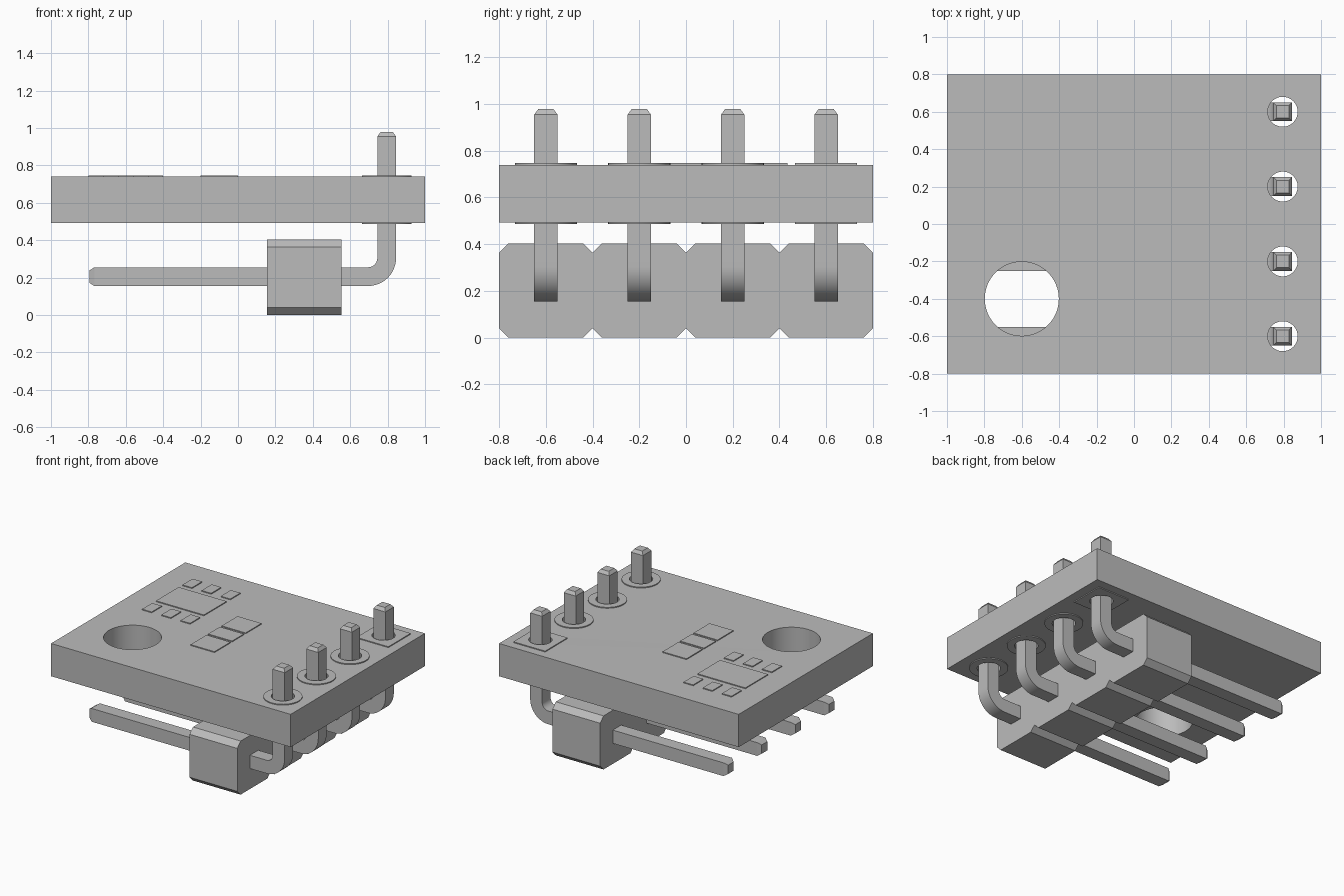
import bpy, bmesh
from math import sin, cos, pi, radians
from mathutils import Matrix, Vector

if "Cube" in bpy.data.objects:
    bpy.data.objects.remove(bpy.data.objects["Cube"], do_unlink=True)

GREY = (0.5, 0.5, 0.5, 1)
grey = bpy.data.materials.new("plain grey")
grey.use_nodes = True
grey.diffuse_color = GREY
grey.node_tree.nodes["Principled BSDF"].inputs["Base Color"].default_value = GREY


def add_object(name, bm):
    """Turn a bmesh into a grey object with sharp edges kept."""
    bmesh.ops.remove_doubles(bm, verts=bm.verts, dist=1e-5)
    bmesh.ops.recalc_face_normals(bm, faces=bm.faces)
    mesh = bpy.data.meshes.new(name)
    bm.to_mesh(mesh)
    bm.free()
    mesh.materials.append(grey)
    obj = bpy.data.objects.new(name, mesh)
    bpy.context.collection.objects.link(obj)
    bpy.ops.object.select_all(action="DESELECT")
    obj.select_set(True)
    bpy.context.view_layer.objects.active = obj
    bpy.ops.object.shade_smooth_by_angle(angle=radians(30))
    return obj


def circle(x, y, r, n=48):
    return [(x + r * cos(2 * pi * i / n), y + r * sin(2 * pi * i / n)) for i in range(n)]


def rect(x0, x1, y0, y1):
    return [(x0, y0), (x1, y0), (x1, y1), (x0, y1)]


def extrude_outline(name, loops, low, high, turn=Matrix()):
    """Extrude an outline, with further loops as holes, between two heights."""
    curve = bpy.data.curves.new(name, "CURVE")
    curve.dimensions = "2D"
    curve.fill_mode = "BOTH"
    curve.extrude = (high - low) / 2
    for loop in loops:
        spline = curve.splines.new("POLY")
        spline.points.add(len(loop) - 1)
        for point, (x, y) in zip(spline.points, loop):
            point.co = (x, y, 0, 1)
        spline.use_cyclic_u = True
    helper = bpy.data.objects.new(name + "_outline", curve)
    bpy.context.collection.objects.link(helper)
    solid = helper.evaluated_get(bpy.context.evaluated_depsgraph_get()).to_mesh()
    bm = bmesh.new()
    bm.from_mesh(solid)
    bm.transform(turn @ Matrix.Translation((0, 0, (low + high) / 2)))
    bpy.data.objects.remove(helper, do_unlink=True)
    bpy.data.curves.remove(curve)
    return add_object(name, bm)


PIN_X, PIN_YS = 0.795, (-0.6, -0.2, 0.2, 0.6)
BOTTOM, TOP, FOIL = 0.493, 0.74, 0.007

# Circuit board with mounting hole and pin holes
holes = [circle(-0.6, -0.4, 0.198, 64)] + [circle(PIN_X, y, 0.08) for y in PIN_YS]
extrude_outline("board", [rect(-1, 1, -0.8, 0.8)] + holes, BOTTOM, TOP)

# Solder pads on both sides; the last one is square
for i, y in enumerate(PIN_YS):
    r = 0.133
    edge = rect(PIN_X - r, PIN_X + r, y - r, y + r) if i == 3 else circle(PIN_X, y, r)
    for side, z in (("top", TOP), ("bottom", BOTTOM - FOIL)):
        extrude_outline(f"{side}_pin_pad_{i + 1}", [edge, circle(PIN_X, y, 0.08)], z, z + FOIL)

# Flat chip with three leads on each side
extrude_outline("chip_body", [rect(-0.8, -0.4, 0.165, 0.435)], TOP, TOP + FOIL)
for i in range(3):
    x = -0.8 + 0.16 * i
    for side, y in (("front", 0), ("back", 0.48)):
        extrude_outline(f"{side}_chip_pad_{i + 1}", [rect(x, x + 0.08, y, y + 0.12)], TOP, TOP + FOIL)

# Small two-ended component
for name, y0, y1 in (("front_end", -0.28, -0.09), ("middle", -0.07, 0.07), ("back_end", 0.09, 0.28)):
    extrude_outline("component_" + name, [rect(-0.2, 0, y0, y1)], TOP, TOP + FOIL)

# Header block: four joined chamfered cells, extruded along x
lower, cut = [], 0.04
for y in PIN_YS:
    lower += [(y - 0.2, cut), (y - 0.2 + cut, 0), (y + 0.2 - cut, 0)]
lower.append((0.8, cut))
profile = lower + [(-y, 0.404 - z) for y, z in lower]
along_x = Matrix(((0, 0, 1, 0), (1, 0, 0, 0), (0, 1, 0, 0), (0, 0, 0, 1)))
extrude_outline("header_block", [profile], 0.156, 0.554, along_x)


def bent_pin(name, y):
    """Sweep a square section along the bent path, narrowing at both tips."""
    half, tip, bend, z = 0.05, 0.033, 0.1, 0.205
    path = [(-0.795, z, 0, tip), (-0.768, z, 0, half)]
    for i in range(13):
        a = pi / 2 * i / 12
        path.append((PIN_X - bend + bend * sin(a), z + bend - bend * cos(a), a, half))
    path += [(PIN_X, 0.955, pi / 2, half), (PIN_X, 0.978, pi / 2, tip)]
    bm = bmesh.new()
    rings = []
    for x, z, a, h in path:
        normal = Vector((-sin(a), 0, cos(a)))
        side = Vector((0, 1, 0))
        rings.append([bm.verts.new(Vector((x, y, z)) + h * (s * side + n * normal))
                      for s, n in ((-1, -1), (1, -1), (1, 1), (-1, 1))])
    for a, b in zip(rings, rings[1:]):
        for k in range(4):
            m = (k + 1) % 4
            bm.faces.new((a[k], a[m], b[m], b[k]))
    bm.faces.new(rings[0])
    bm.faces.new(rings[-1])
    return add_object(name, bm)


# Right-angle pins
for i, y in enumerate(PIN_YS):
    bent_pin(f"pin_{i + 1}", y)
